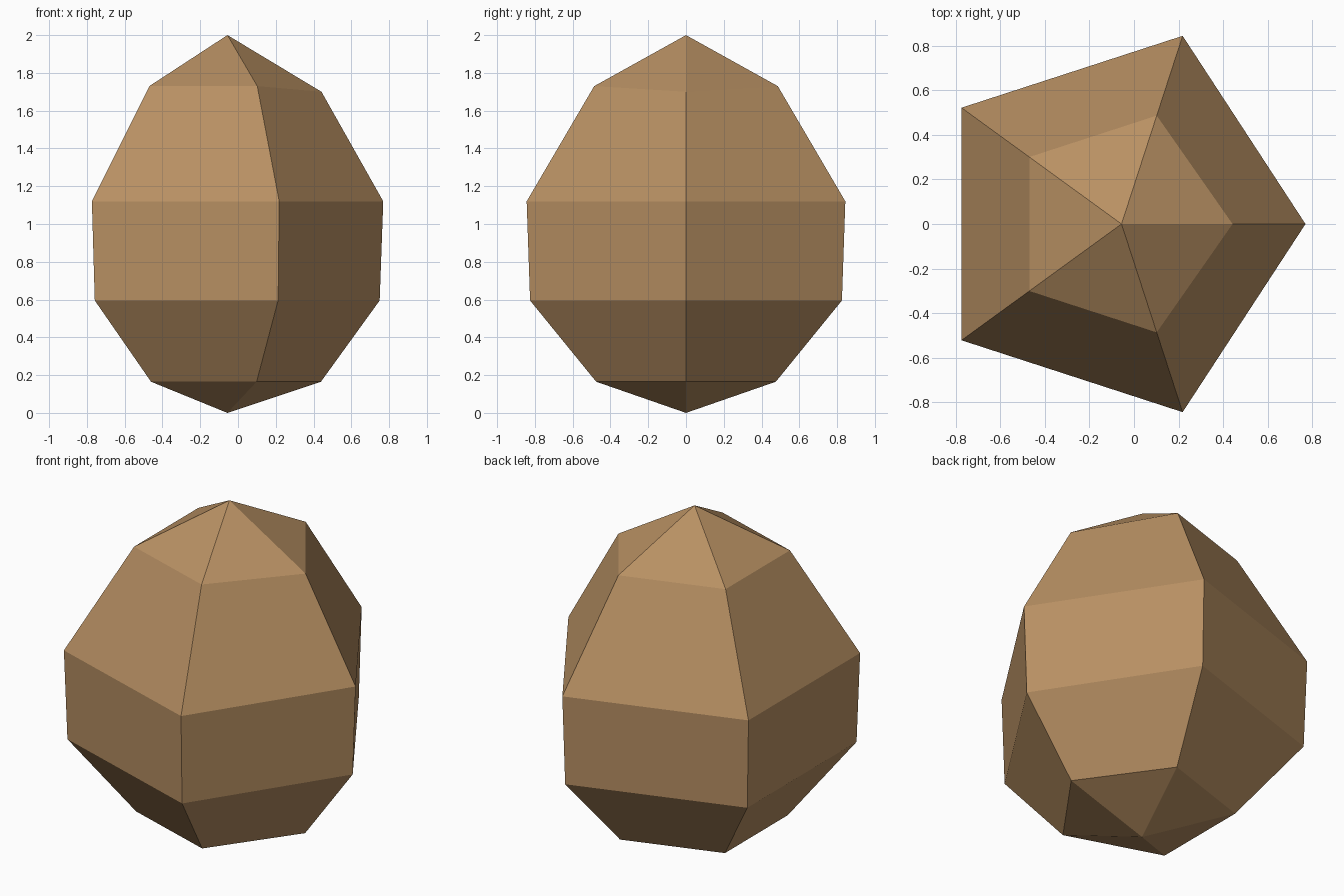
import bpy, bmesh, math

if "Cube" in bpy.data.objects:
    bpy.data.objects.remove(bpy.data.objects["Cube"])

SIDES = 5
CX = -0.056  # axis of the egg

mat = bpy.data.materials.new("tan_brown")
mat.diffuse_color = (0.48, 0.28, 0.125, 1)
mat.use_nodes = True
mat.node_tree.nodes["Principled BSDF"].inputs["Base Color"].default_value = mat.diffuse_color

# rings: height, radius, then height and radius of the flattened +x corner
rings = [
    (0.165, 0.500, 0.165, 0.495),
    (0.595, 0.868, 0.595, 0.806),
    (1.12, 0.887, 1.12, 0.825),
    (1.73, 0.511, 1.70, 0.498),
]

# five-sided egg lofted between two poles
bm = bmesh.new()
bottom = bm.verts.new((CX, 0, 0))
top = bm.verts.new((CX, 0, 2))
loops = []
for z, r, z0, r0 in rings:
    loop = []
    for i in range(SIDES):
        a = 2 * math.pi * i / SIDES
        rad, h = (r0, z0) if i == 0 else (r, z)
        loop.append(bm.verts.new((CX + rad * math.cos(a), rad * math.sin(a), h)))
    loops.append(loop)

for i in range(SIDES):
    j = (i + 1) % SIDES
    bm.faces.new((bottom, loops[0][j], loops[0][i]))
    for lo, hi in zip(loops, loops[1:]):
        bm.faces.new((lo[i], lo[j], hi[j], hi[i]))
    bm.faces.new((loops[-1][i], loops[-1][j], top))
bmesh.ops.recalc_face_normals(bm, faces=bm.faces[:])

mesh = bpy.data.meshes.new("egg_body")
bm.to_mesh(mesh)
bm.free()
mesh.materials.append(mat)
egg = bpy.data.objects.new("egg_body", mesh)
bpy.context.collection.objects.link(egg)
